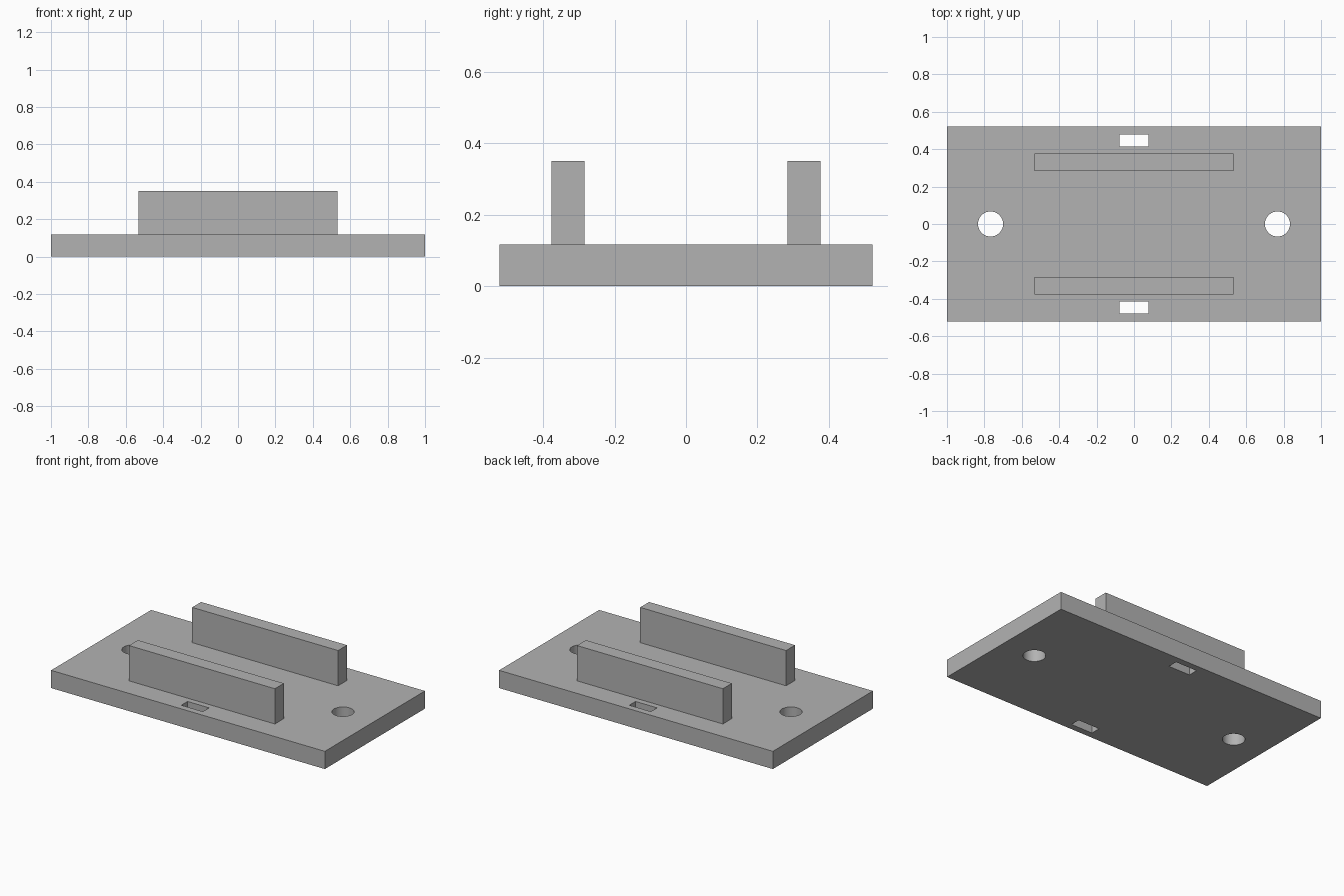
import bpy
import math

default_cube = bpy.data.objects.get("Cube")
if default_cube:
    bpy.data.objects.remove(default_cube, do_unlink=True)

PLATE_TOP = 0.117
WALL_TOP = 0.35

grey = bpy.data.materials.new("plain grey")
grey.use_nodes = True
colour = (0.45, 0.45, 0.45, 1)
grey.diffuse_color = colour
grey.node_tree.nodes["Principled BSDF"].inputs["Base Color"].default_value = colour


def box(name, x, y, z, size):
    bpy.ops.mesh.primitive_cube_add(size=1, location=(x, y, z))
    obj = bpy.context.object
    obj.name = name
    obj.scale = size
    bpy.ops.object.transform_apply(location=False, rotation=False, scale=True)
    obj.data.materials.append(grey)
    return obj


def cut(target, cutter):
    cutter.hide_render = True
    mod = target.modifiers.new("cut", 'BOOLEAN')
    mod.operation = 'DIFFERENCE'
    mod.solver = 'EXACT'
    mod.object = cutter
    bpy.context.view_layer.objects.active = target
    bpy.ops.object.modifier_apply(modifier=mod.name)
    bpy.data.objects.remove(cutter, do_unlink=True)


# Base plate
plate = box("base_plate", 0, 0, PLATE_TOP / 2, (2, 1.044, PLATE_TOP))

# Screw holes at both ends
for side in (-1, 1):
    bpy.ops.mesh.primitive_cylinder_add(
        vertices=64, radius=0.067, depth=0.4, location=(side * 0.767, 0, PLATE_TOP / 2))
    hole = bpy.context.object
    hole.data.materials.append(grey)
    cut(plate, hole)

# Strap slots and upright walls, front and back
for side, label in ((-1, "front"), (1, "back")):
    cut(plate, box("slot_cutter", 0, side * 0.447, PLATE_TOP / 2, (0.157, 0.065, 0.4)))
    height = WALL_TOP - PLATE_TOP
    box(label + "_wall", 0, side * 0.33, PLATE_TOP + height / 2, (1.066, 0.093, height))

# Smooth hole walls, sharp box edges
bpy.ops.object.select_all(action='DESELECT')
plate.select_set(True)
bpy.context.view_layer.objects.active = plate
bpy.ops.object.shade_smooth_by_angle(angle=math.radians(30))
